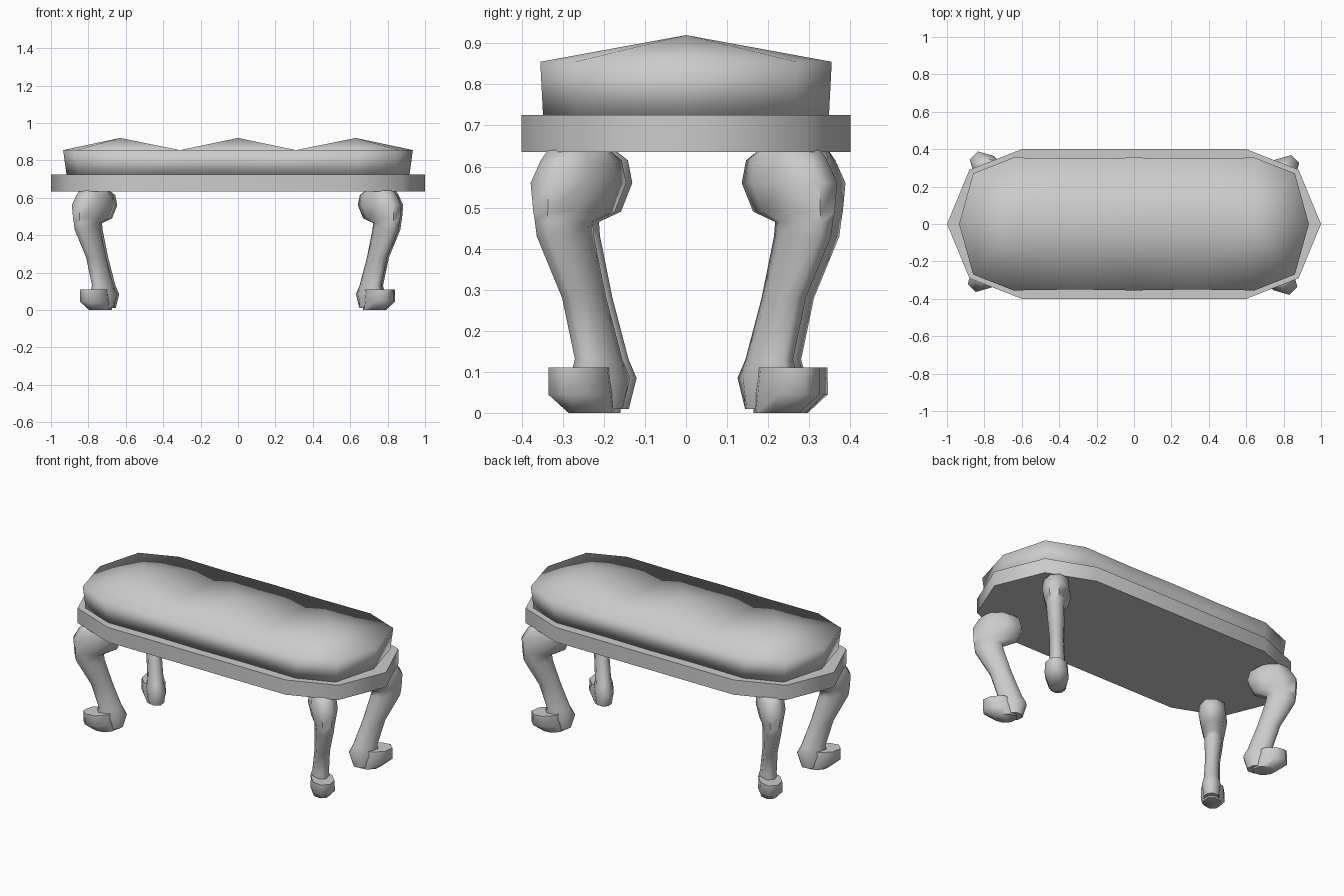
import bpy, bmesh, math
from mathutils import Vector

cube = bpy.data.objects.get("Cube")
if cube:
    bpy.data.objects.remove(cube, do_unlink=True)

grey = bpy.data.materials.new("plain grey")
grey.use_nodes = True
COLOUR = (0.6, 0.6, 0.6, 1)
grey.diffuse_color = COLOUR
grey.node_tree.nodes["Principled BSDF"].inputs["Base Color"].default_value = COLOUR


def finish(name, bm, angle):
    bmesh.ops.recalc_face_normals(bm, faces=bm.faces)
    mesh = bpy.data.meshes.new(name)
    bm.to_mesh(mesh)
    bm.free()
    obj = bpy.data.objects.new(name, mesh)
    bpy.context.collection.objects.link(obj)
    mesh.materials.append(grey)
    bpy.ops.object.select_all(action='DESELECT')
    obj.select_set(True)
    bpy.context.view_layer.objects.active = obj
    bpy.ops.object.shade_smooth_by_angle(angle=math.radians(angle))
    return obj


def loft(bm, rings):
    """Skin a stack of equal-sized point rings; return the vertex rings."""
    loops = [[bm.verts.new(p) for p in ring] for ring in rings]
    n = len(loops[0])
    for low, high in zip(loops, loops[1:]):
        for i in range(n):
            j = (i + 1) % n
            bm.faces.new((low[i], low[j], high[j], high[i]))
    return loops


def outline(quarter):
    """Mirror points running from the +x tip to the back into a full loop."""
    back = quarter + [(-x, y) for x, y in reversed(quarter) if x > 0]
    return back + [(x, -y) for x, y in reversed(back) if y > 0]


def ring_at(points, z, scale=1):
    return [(x * scale, y * scale, z) for x, y in points]


# Frame: flat slab with pointed ends
frame = outline([(1, 0), (0.88, 0.29), (0.6, 0.4)])
bm = bmesh.new()
loops = loft(bm, [ring_at(frame, 0.635), ring_at(frame, 0.725)])
for loop in loops:
    bm.faces.new(loop)
finish("seat_frame", bm, 50)

# Cushion: straight sides, three peaks along the centre line
rim = outline([(0.935, 0), (0.86, 0.27), (0.645, 0.355), (0.31, 0.35), (0, 0.355)])
bm = bmesh.new()
loops = loft(bm, [ring_at(rim, 0.72, 0.98), ring_at(rim, 0.855)])
bm.faces.new(loops[0])
top = loops[1]
PEAK, DIP = 0.92, 0.855
ridge = [bm.verts.new((x, 0, z)) for x, z in
         ((0.63, PEAK), (0.31, DIP), (0, PEAK), (-0.31, DIP), (-0.63, PEAK))]
count = len(top)
for side in (1, -1):
    edge = [top[(side * i) % count] for i in range(count // 2 + 1)]
    # fans round both ends
    for i in (0, 1):
        bm.faces.new((ridge[0], edge[i], edge[i + 1]))
        bm.faces.new((ridge[-1], edge[-1 - i], edge[-2 - i]))
    # panels beside the ridge, split from each peak to its rim point
    for i in range(4):
        a, b, c, d = ridge[i], ridge[i + 1], edge[i + 3], edge[i + 2]
        if i % 2 == 0:
            bm.faces.new((a, b, c))
            bm.faces.new((a, c, d))
        else:
            bm.faces.new((a, b, d))
            bm.faces.new((b, c, d))
finish("cushion", bm, 100)

# Leg sections: height, outward shift, half depth, half width
LEG = [(0.01, -0.075, 0.055, 0.045), (0.085, -0.065, 0.09, 0.055),
       (0.13, -0.06, 0.07, 0.045), (0.28, -0.01, 0.065, 0.042),
       (0.43, 0.055, 0.085, 0.052), (0.465, 0.06, 0.085, 0.055),
       (0.49, 0.025, 0.125, 0.065), (0.56, 0.01, 0.145, 0.08),
       (0.615, 0, 0.12, 0.075), (0.64, 0.01, 0.085, 0.07)]
FOOT = [(0, -0.035, 0.065, 0.05), (0.045, 0, 0.095, 0.068), (0.11, 0.005, 0.09, 0.065)]


def diagonal_column(name, sections, corner, turn, sides, angle):
    """Stack oval sections that shift along the outward diagonal of a corner."""
    out = Vector((math.copysign(1, corner[0]), math.copysign(1, corner[1]), 0)).normalized()
    across = Vector((-out.y, out.x, 0))
    rings = []
    for z, shift, depth, width in sections:
        centre = Vector((*corner, z)) + out * shift
        rings.append([centre + out * depth * math.cos(t) + across * width * math.sin(t)
                      for t in (math.tau * (i + turn) / sides for i in range(sides))])
    bm = bmesh.new()
    loops = loft(bm, rings)
    bm.faces.new(loops[0])
    bm.faces.new(loops[-1])
    finish(name, bm, angle)


CORNERS = {"front_right": (-0.765, -0.24), "back_right": (-0.755, 0.265),
           "back_left": (0.76, 0.245), "front_left": (0.75, -0.255)}
for place, corner in CORNERS.items():
    diagonal_column(place + "_leg", LEG, corner, 0.5, 8, 60)
    diagonal_column(place + "_foot", FOOT, corner, 0.5, 8, 60)
